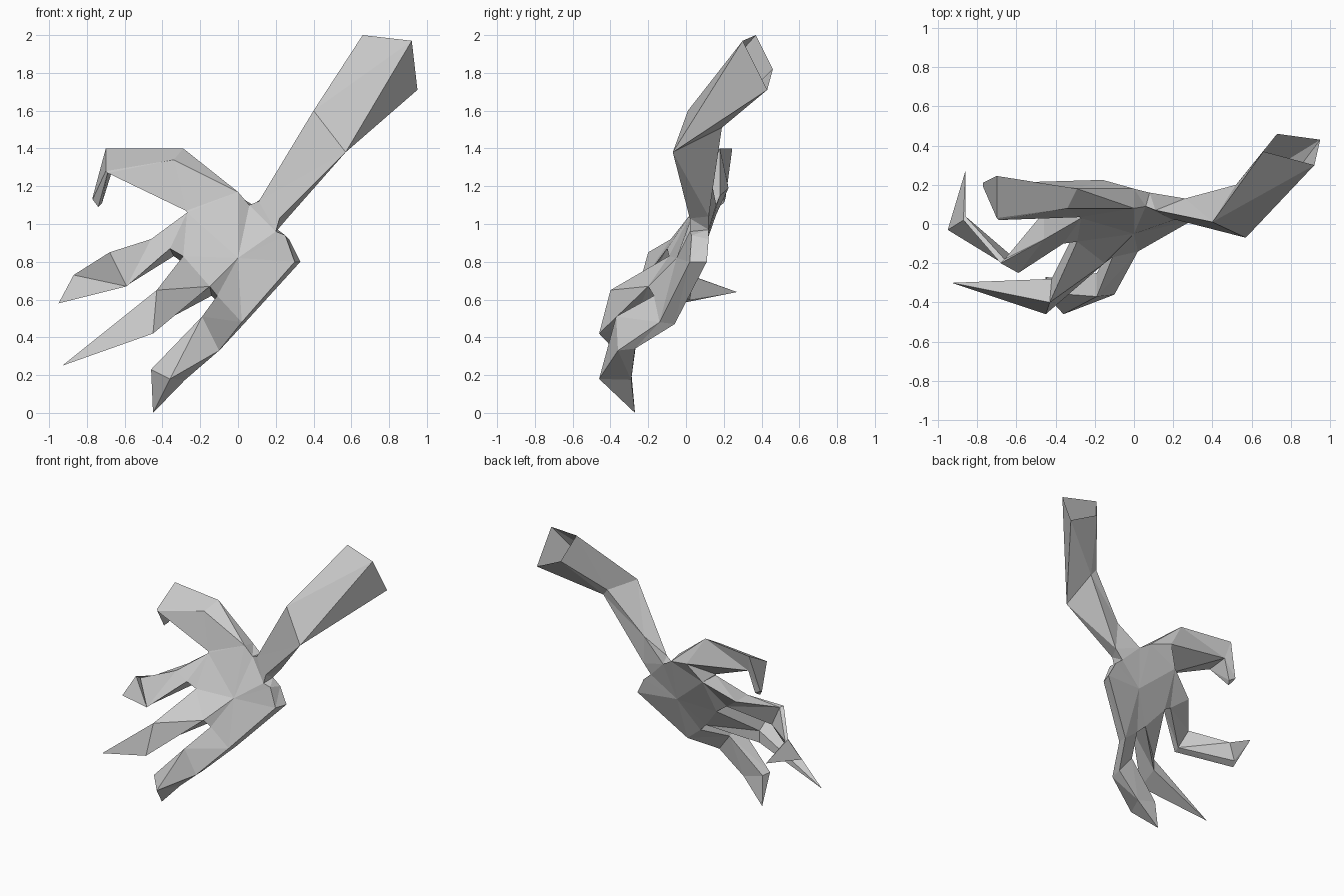
import bpy, bmesh

if "Cube" in bpy.data.objects:
    bpy.data.objects.remove(bpy.data.objects["Cube"])


def make_object(name, verts, faces):
    mesh = bpy.data.meshes.new(name)
    mesh.from_pydata(verts, [], faces)
    bm = bmesh.new()
    bm.from_mesh(mesh)
    bmesh.ops.remove_doubles(bm, verts=bm.verts, dist=0.001)
    bmesh.ops.triangulate(bm, faces=bm.faces[:])
    bm.to_mesh(mesh)
    bm.free()
    obj = bpy.data.objects.new(name, mesh)
    bpy.context.collection.objects.link(obj)
    return obj


def limb(name, rings, cap=False, split=()):
    """Bridge four-sided rings; a one-point ring makes a pointed tip.
    split lists (ring, side) quads folded along their outer diagonal."""
    verts, faces, starts = [], [], []
    for r in rings:
        starts.append(len(verts))
        verts += r
    for j in range(len(rings) - 1):
        a, b = starts[j], starts[j + 1]
        for k in range(4):
            n = (k + 1) % 4
            if len(rings[j + 1]) == 1:
                faces.append((a + k, a + n, b))
            elif (j, k) in split:
                faces += [(a + k, a + n, b + n), (a + k, b + n, b + k)]
            else:
                faces.append((a + k, a + n, b + n, b + k))
    if cap:
        faces.append(tuple(starts[-1] + k for k in range(4)))
    return make_object(name, verts, faces)


# Palm outline, clockwise from the wrist: front and back edge points
front = [(.06, .09, 1.10), (.20, .02, .96), (.25, .03, .94), (.30, .02, .80),
         (.02, -.14, .48), (-.11, -.17, .62), (-.15, -.20, .67),
         (-.29, -.09, .83), (-.27, .03, 1.06), (0, .08, 1.17)]
back = [(.08, .16, 1.10), (.21, .12, .97), (.27, .12, .92), (.33, .11, .80),
        (.03, -.06, .47), (-.08, -.06, .56), (-.14, -.04, .62),
        (-.27, .02, .78), (-.25, .16, 1.05), (0, .18, 1.15)]
n = len(front)
walls = (1, 2, 3, 5, 9)       # the other edges open into arm and fingers
palm_faces = []
for i in range(n):
    j = (i + 1) % n
    palm_faces += [(j, i, 2 * n), (n + i, n + j, 2 * n + 1)]
    if i in walls:
        palm_faces.append((i, j, n + j, n + i))
make_object("palm", front + back + [(0, -.05, .82), (.02, .08, .82)], palm_faces)


def socket(i):
    return [front[i], front[i + 1], back[i + 1], back[i]]


# Forearm, open at the far end
limb("forearm", [
    socket(0),
    [(.11, .07, 1.12), (.22, .02, 1.03), (.27, .12, 1.04), (.26, .13, 1.25)],
    [(.40, .01, 1.60), (.57, -.07, 1.38), (.56, .19, 1.51), (.52, .20, 1.56)],
    [(.66, .37, 2.0), (.92, .30, 1.97), (.95, .43, 1.71), (.73, .46, 1.82)]],
    split=[(2, 1), (1, 0)])

# Thumb
limb("thumb", [
    socket(8),
    [(-.275, .035, 1.07), (-.34, .08, 1.34), (-.29, .18, 1.40), (-.16, .225, 1.19)],
    [(-.69, .02, 1.27), (-.70, .03, 1.28), (-.70, .245, 1.40), (-.67, .21, 1.27)],
    [(-.74, .17, 1.09), (-.77, .19, 1.13), (-.77, .21, 1.14), (-.72, .20, 1.11)]],
    cap=True)

# Index finger with hooked tip
limb("index_finger", [
    socket(7),
    [(-.36, -.10, .87), (-.46, -.08, .92), (-.46, .06, .92), (-.34, 0, .83)],
    [(-.59, -.25, .67), (-.68, -.20, .85), (-.66, -.18, .84), (-.58, -.20, .68)],
    [(-.95, -.03, .58), (-.87, .02, .73), (-.86, .04, .72), (-.92, .02, .60)],
    [(-.86, .27, .64)]])

# Middle finger
limb("middle_finger", [
    socket(6),
    [(-.45, -.46, .42), (-.43, -.40, .65), (-.42, -.28, .56), (-.42, -.28, .47)],
    [(-.93, -.30, .25)]])

# Little finger
limb("little_finger", [
    socket(4),
    [(-.10, -.36, .33), (-.19, -.37, .51), (-.19, -.25, .47), (-.09, -.27, .34)],
    [(-.36, -.46, .18), (-.46, -.35, .23), (-.44, -.29, .22), (-.28, -.29, .175)],
    [(-.45, -.27, 0)]])
